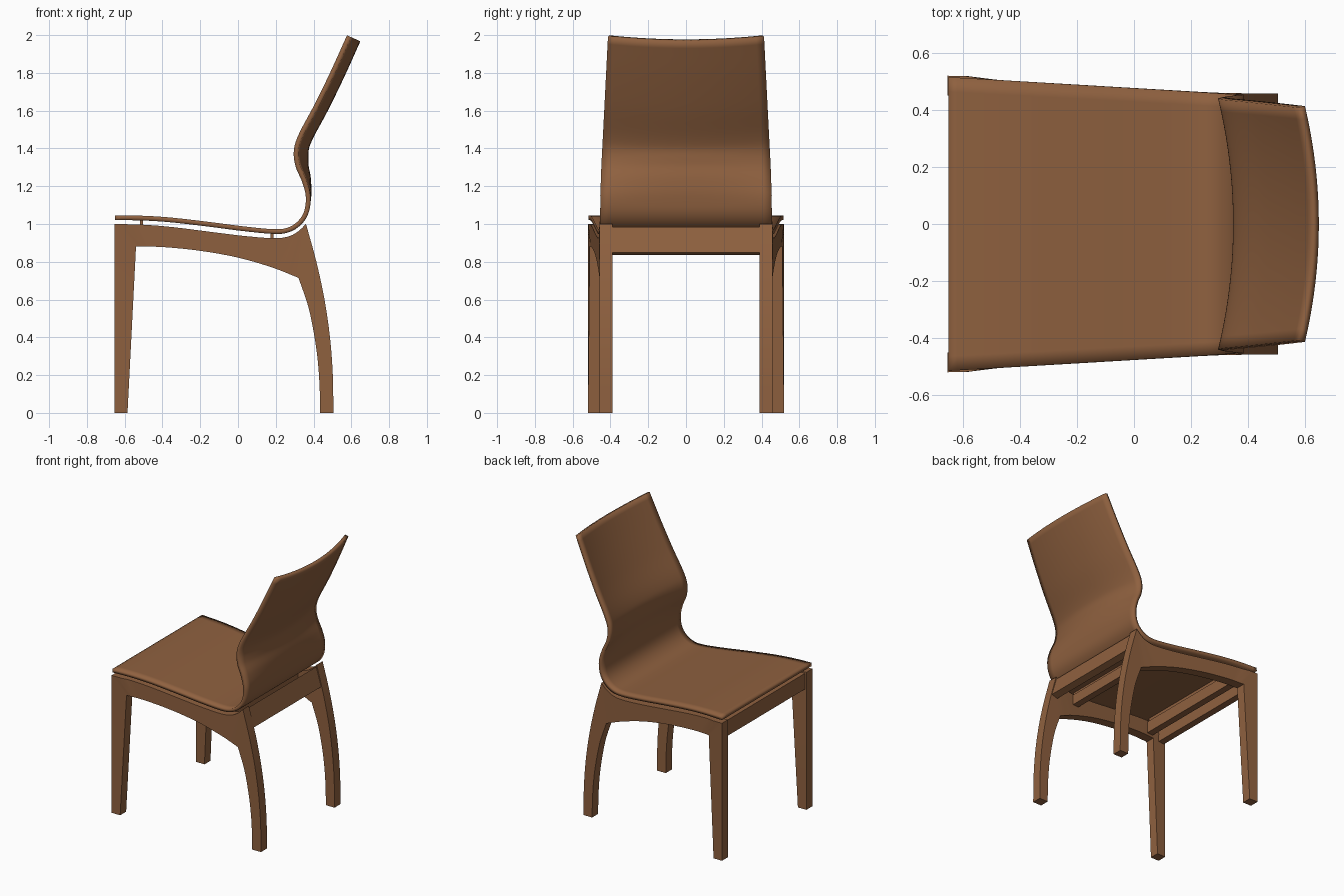
import bpy, bmesh, math
from mathutils import Vector

if "Cube" in bpy.data.objects:
    bpy.data.objects.remove(bpy.data.objects["Cube"])

wood = bpy.data.materials.new("brown wood")
wood.diffuse_color = (0.275, 0.119, 0.05, 1)
wood.use_nodes = True
wood.node_tree.nodes["Principled BSDF"].inputs["Base Color"].default_value = wood.diffuse_color


def spline(pts, n):
    """Catmull-Rom curve through 2D points, n steps per span."""
    p = [Vector(q) for q in pts]
    p = [2 * p[0] - p[1]] + p + [2 * p[-1] - p[-2]]
    out = []
    for i in range(1, len(p) - 2):
        a, b, c, d = p[i - 1:i + 3]
        for k in range(n):
            t = k / n
            out.append(0.5 * (2 * b + (c - a) * t + (2 * a - 5 * b + 4 * c - d) * t * t
                              + (3 * b - a - 3 * c + d) * t ** 3))
    return out + [p[-2]]


def resample(pts, count):
    """Evenly pick points by parameter so two curves can be paired."""
    c = spline(pts, 12)
    return [c[round(i * (len(c) - 1) / (count - 1))] for i in range(count)]


def finish(name, bm):
    bmesh.ops.recalc_face_normals(bm, faces=bm.faces)
    me = bpy.data.meshes.new(name)
    bm.to_mesh(me)
    bm.free()
    me.materials.append(wood)
    ob = bpy.data.objects.new(name, me)
    bpy.context.collection.objects.link(ob)
    bpy.ops.object.select_all(action='DESELECT')
    ob.select_set(True)
    bpy.context.view_layer.objects.active = ob
    bpy.ops.object.shade_smooth_by_angle(angle=math.radians(28))
    return ob


def prism(name, profile, half):
    """Cross bar: xz profile extruded across the width."""
    bm = bmesh.new()
    a, b = [[bm.verts.new((x, s * half, z)) for x, z in profile] for s in (-1, 1)]
    bm.faces.new(a)
    bm.faces.new(b[::-1])
    for i in range(len(a)):
        j = (i + 1) % len(a)
        bm.faces.new((a[i], a[j], b[j], b[i]))
    return finish(name, bm)


def box(x0, x1, z0, z1):
    return [(x0, z0), (x1, z0), (x1, z1), (x0, z1)]


# Seat and backrest: one bent sheet, backrest hollowed in the middle
line = spline([(-0.65, 1.033), (-0.5, 1.031), (-0.35, 1.021), (-0.15, 0.998), (0.02, 0.976),
               (0.19, 0.960), (0.27, 0.970), (0.33, 1.010), (0.364, 1.07), (0.371, 1.15),
               (0.35, 1.23), (0.316, 1.31), (0.308, 1.39), (0.335, 1.475), (0.42, 1.635),
               (0.505, 1.81), (0.588, 1.994)], 5)
bm = bmesh.new()
rows, N = [], 20
for i, p in enumerate(line):
    t = (line[min(i + 1, len(line) - 1)] - line[max(i - 1, 0)]).normalized()
    nrm = Vector((t.y, -t.x))
    f = min(max((p.y - 1.1) / 0.27, 0), 1) if p.x > 0.2 else 0
    bow = 0.053 * f * f * (3 - 2 * f)
    if p.x > 0.2 and p.y > 1.15:
        w = 0.4535 - 0.0435 * (p.y - 1.15) / 0.85
    else:
        w = 0.515 - 0.06 * (p.x + 0.65)
    row = []
    for k in range(N + 1):
        u = 2 * k / N - 1
        q = p + nrm * bow * (1 - u * u)
        row.append(bm.verts.new((q.x, u * w, q.y)))
    rows.append(row)
for r, s in zip(rows, rows[1:]):
    for k in range(N):
        bm.faces.new((r[k], r[k + 1], s[k + 1], s[k]))
shell = finish("seat_and_backrest", bm)
sol = shell.modifiers.new("thickness", 'SOLIDIFY')
sol.thickness = 0.025
sol.offset = 0


# Side frame: front leg, rail and curved rear leg as a ladder of outer/inner pairs
def outer_y(x):
    pts = [(-0.7, 0.52), (-0.585, 0.519), (-0.53, 0.508), (0.3, 0.459), (0.6, 0.456)]
    for (x0, y0), (x1, y1) in zip(pts, pts[1:]):
        if x <= x1:
            return y0 + (y1 - y0) * (x - x0) / (x1 - x0)


top = resample([(-0.653, 1.0), (-0.5, 0.996), (-0.35, 0.984), (-0.15, 0.959), (0.02, 0.938),
                (0.18, 0.925), (0.26, 0.932), (0.315, 0.958), (0.36, 1.0)], 33)
under = resample([(-0.54, 0.88), (-0.4, 0.878), (-0.2, 0.858), (0, 0.822), (0.18, 0.77),
                  (0.32, 0.715)], 33)
back_out = resample([(0.36, 1.0), (0.415, 0.8), (0.458, 0.6), (0.487, 0.4), (0.502, 0.2),
                     (0.505, 0)], 16)
back_in = resample([(0.32, 0.715), (0.37, 0.57), (0.402, 0.42), (0.422, 0.28), (0.432, 0.14),
                    (0.435, 0)], 16)
pairs = [(Vector((-0.653, 0)), Vector((-0.585, 0)))] + list(zip(top, under)) \
    + list(zip(back_out, back_in))[1:]
bm = bmesh.new()
rings = []
for o, i in pairs:
    rings.append([bm.verts.new((q.x, -(outer_y(q.x) - d), q.y))
                  for q, d in ((o, 0), (i, 0), (i, 0.069), (o, 0.069))])
for a, b in zip(rings, rings[1:]):
    for k in range(4):
        j = (k + 1) % 4
        bm.faces.new((a[k], a[j], b[j], b[k]))
bm.faces.new(rings[0])
bm.faces.new(rings[-1][::-1])
frame = finish("side_frame_with_legs", bm)
frame.modifiers.new("mirror", 'MIRROR').use_axis = (False, True, False)

# Cross rails between the legs
prism("front_rail", box(-0.642, -0.592, 0.875, 0.99), 0.455)
prism("rear_rail", [(0.357, 0.985), (0.397, 0.85), (0.349, 0.835), (0.316, 0.95)], 0.39)

# Seat support bars with thin spacers up to the seat
prism("front_support_bar", box(-0.535, -0.485, 0.90, 0.985), 0.445)
prism("rear_support_bar", box(0.155, 0.205, 0.845, 0.92), 0.41)
prism("front_spacer", box(-0.518, -0.502, 0.98, 1.022), 0.44)
prism("rear_spacer", box(0.172, 0.188, 0.91, 0.953), 0.41)
